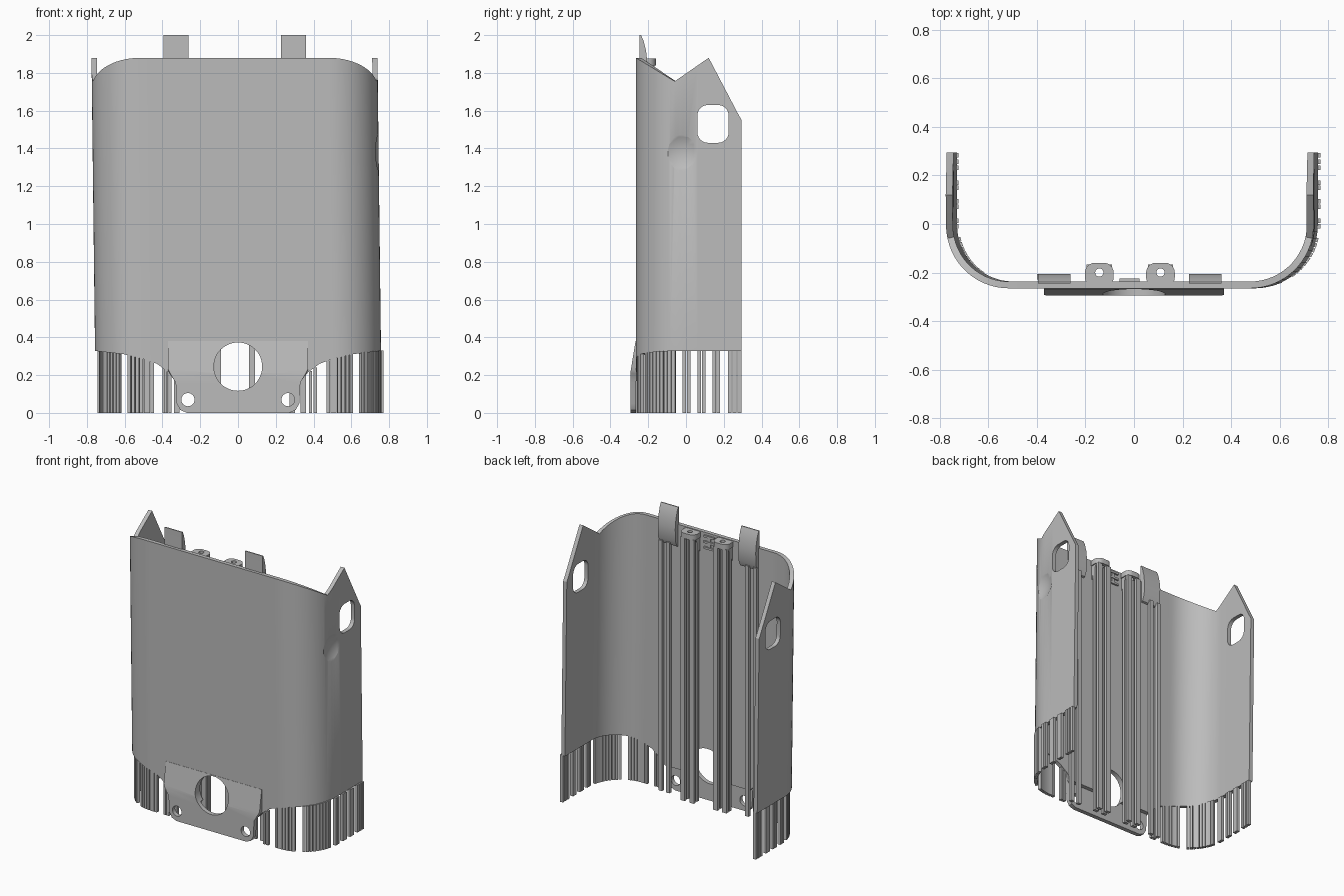
import bpy, bmesh, math
from mathutils import Matrix, Vector

if "Cube" in bpy.data.objects:
    bpy.data.objects.remove(bpy.data.objects["Cube"], do_unlink=True)

grey = bpy.data.materials.new("plain grey")
grey.use_nodes = True
grey.diffuse_color = (0.5, 0.5, 0.5, 1)
grey.node_tree.nodes["Principled BSDF"].inputs["Base Color"].default_value = (0.5, 0.5, 0.5, 1)

HALF, FRONT, BACK, R = 0.757, -0.265, 0.295, 0.26


def add(name, bm):
    bmesh.ops.recalc_face_normals(bm, faces=bm.faces)
    me = bpy.data.meshes.new(name)
    bm.to_mesh(me)
    bm.free()
    me.materials.append(grey)
    ob = bpy.data.objects.new(name, me)
    bpy.context.collection.objects.link(ob)
    return ob


def activate(ob):
    bpy.ops.object.select_all(action="DESELECT")
    ob.select_set(True)
    bpy.context.view_layer.objects.active = ob


def modify(ob, kind, **settings):
    activate(ob)
    mod = ob.modifiers.new(kind, kind)
    for key, value in settings.items():
        setattr(mod, key, value)
    bpy.ops.object.modifier_apply(modifier=mod.name)


def smooth(ob):
    activate(ob)
    bpy.ops.object.shade_smooth_by_angle(angle=math.radians(30))


def cut(ob, cutter):
    modify(ob, "BOOLEAN", object=cutter, operation="DIFFERENCE", solver="EXACT")


def prism(name, pts, axis, lo, hi):
    """Extrude a flat outline along one axis."""
    place = {"x": lambda a, b, t: (t, a, b), "y": lambda a, b, t: (a, t, b),
             "z": lambda a, b, t: (a, b, t)}[axis]
    bm = bmesh.new()
    rings = [[bm.verts.new(place(a, b, t)) for a, b in pts] for t in (lo, hi)]
    for ring in rings:
        bm.faces.new(ring)
    n = len(pts)
    for i in range(n):
        j = (i + 1) % n
        bm.faces.new((rings[0][i], rings[0][j], rings[1][j], rings[1][i]))
    return add(name, bm)


def circle(cx, cy, r, n=48):
    return [(cx + r * math.cos(math.tau * i / n), cy + r * math.sin(math.tau * i / n)) for i in range(n)]


def rounded(cx, cy, w, h, r, n=6):
    pts = []
    for k, (sx, sy) in enumerate(((1, 1), (-1, 1), (-1, -1), (1, -1))):
        for i in range(n + 1):
            a = math.pi / 2 * (k + i / n)
            pts.append((cx + sx * (w / 2 - r) + r * math.cos(a), cy + sy * (h / 2 - r) + r * math.sin(a)))
    return pts


def interp(table, v):
    for (a, p), (b, q) in zip(table, table[1:]):
        if v <= b:
            return p + (q - p) * max(0, (v - a) / (b - a))
    return table[-1][1]


def top_z(y):
    return interp([(FRONT, 1.88), (-0.06, 1.755), (0.12, 1.88), (0.28, 1.575), (BACK, 1.55)], y)


def bottom_z(x):
    return interp([(0.33, 0.17), (0.37, 0.215), (0.43, 0.26), (0.5, 0.285), (0.6, 0.31), (HALF, 0.328)], abs(x))


def sheet(name, columns, thickness):
    """Skin of quads between neighbouring point lists, thickened inward."""
    bm = bmesh.new()
    cols = [[bm.verts.new(p) for p in col] for col in columns]
    for a, b in zip(cols, cols[1:]):
        for i in range(len(a) - 1):
            bm.faces.new((a[i], b[i], b[i + 1], a[i + 1]))
    me = bpy.data.meshes.new(name)
    bm.to_mesh(me)
    bm.free()
    me.materials.append(grey)
    ob = bpy.data.objects.new(name, me)
    bpy.context.collection.objects.link(ob)
    modify(ob, "SOLIDIFY", thickness=thickness, offset=-1, use_even_offset=True)
    return ob


# Shell: a wide U swept upward with shaped top and bottom edges
half = [(x, FRONT) for x in (0.2, 0.33, 0.37, 0.4, 0.43, 0.46)]
half += [(HALF - R + R * math.sin(math.radians(a)), FRONT + R - R * math.cos(math.radians(a))) for a in range(0, 91, 6)]
half += [(HALF, y) for y in (0.06, 0.12, 0.2, 0.28, BACK)]
path = [(-x, y) for x, y in reversed(half)] + half
shell = sheet("shell", [[(x, y, bottom_z(x)), (x, y, top_z(y))] for x, y in path], 0.028)
for v in shell.data.vertices:  # slight sideways lean
    v.co.x += 0.012 * (1 - v.co.z) - 0.008

# Mounting plate: flared lower tab on the front
rows = [(0, 0.27), (0.015, 0.305), (0.05, 0.325), (0.16, 0.33), (0.21, 0.36), (0.23, 0.37), (0.38, 0.37)]
flare = [(0.21, -0.295), (0.38, -0.267)]
plate = sheet("mounting_plate", [[(s * w, interp(flare, z), z) for z, w in rows] for s in (-1, 1)], 0.03)

# Openings
port = prism("port_cutter", circle(0, 0.245, 0.128), "y", -0.5, -0.1)
window = prism("window_cutter", rounded(0.143, 1.53, 0.165, 0.2, 0.055), "x", -1, 1)
bm = bmesh.new()
bmesh.ops.create_uvsphere(bm, u_segments=48, v_segments=32, radius=0.21,
                          matrix=Matrix.Translation((0.93, -0.04, 1.38)))
dimple = add("dimple_cutter", bm)
screws = [prism("screw_cutter", circle(s * 0.265, 0.07, 0.035, 24), "y", -0.5, -0.1) for s in (-1, 1)]
for cutter in (port, window, dimple):
    cut(shell, cutter)
for cutter in [port] + screws:
    cut(plate, cutter)
for cutter in [port, window, dimple] + screws:
    bpy.data.objects.remove(cutter, do_unlink=True)
smooth(shell)
smooth(plate)

# Top clips and screw lugs, mirrored about the leaning centre
MID = -0.017
clip_side = [(-0.25, 1.72), (-0.225, 1.73), (-0.208, 1.77), (-0.205, 1.86),
             (-0.212, 1.92), (-0.225, 1.97), (-0.238, 2.0), (-0.245, 2.0), (-0.245, 1.86)]
for side, s in (("right", -1), ("left", 1)):
    x = MID + s * 0.311
    smooth(prism(side + "_clip", clip_side, "x", x - 0.067, x + 0.067))
    x = MID + s * 0.126
    lug = prism(side + "_lug", rounded(x, -0.21, 0.118, 0.1, 0.04), "z", 1.838, 1.875)
    hole = prism("lug_cutter", circle(x, -0.2, 0.017, 20), "z", 1.7, 2)
    cut(lug, hole)
    bpy.data.objects.remove(hole, do_unlink=True)
    smooth(lug)
    for e in (-0.05, 0.04):
        prism(side + "_lug_gusset", [(-0.25, 1.74), (-0.235, 1.74), (-0.19, 1.84), (-0.25, 1.84)],
              "x", x + e, x + e + 0.012)

# Small slatted catch between the lugs
prism("catch_post", [(-0.25, 1.77), (-0.23, 1.77), (-0.23, 1.86), (-0.25, 1.86)], "x", MID - 0.01, MID + 0.01)
for z in (1.77, 1.81, 1.85):
    prism("catch_slat", [(-0.25, z), (-0.225, z), (-0.225, z + 0.014), (-0.25, z + 0.014)],
          "x", MID - 0.042, MID + 0.04)


def strips(name, specs):
    """Upright bars given as x, y, turn, width, top height."""
    bm = bmesh.new()
    for x, y, turn, w, top in specs:
        m = Matrix.Translation(Vector((x, y, top / 2))) @ Matrix.Rotation(turn, 4, "Z")
        bmesh.ops.create_cube(bm, size=1, matrix=m @ Matrix.Diagonal((w, 0.022, top, 1)))
    add(name, bm)


# Short support bars under the shell edge
rim, r = [], R - 0.014
side_ys = (0.283, 0.257, 0.231, 0.17, 0.149, 0.094, 0.071, 0.014, -0.009)
for s in (-1, 1):
    for y in side_ys:
        rim.append((s * (HALF - 0.011) + 0.012, y, math.pi / 2, 0.019, 0.33))
    for deg in range(14, 90, 5):
        if deg in (59, 64):
            continue
        a = math.radians(deg)
        x = HALF - R + r * math.cos(a)
        rim.append((s * x + 0.012, FRONT + R - r * math.sin(a), s * (math.pi / 2 - a), 0.018, bottom_z(x) + 0.005))
    for x in (0.372, 0.396, 0.465, 0.487):
        rim.append((s * x + 0.012, -0.251, 0, 0.018, bottom_z(x) + 0.005))
strips("rim_supports", rim)

# Tall support bars under the clips and lugs
strips("clip_supports", [(x, y, 0, 0.028, 1.75) for x in (-0.385, -0.325, 0.287, 0.345) for y in (-0.218,)])
lug_bars = [(MID + s * 0.126 + e, y, 0, 0.034, 1.84)
            for s in (-1, 1) for e in (-0.035, 0.035) for y in (-0.214, -0.178)]
strips("lug_supports", lug_bars)
